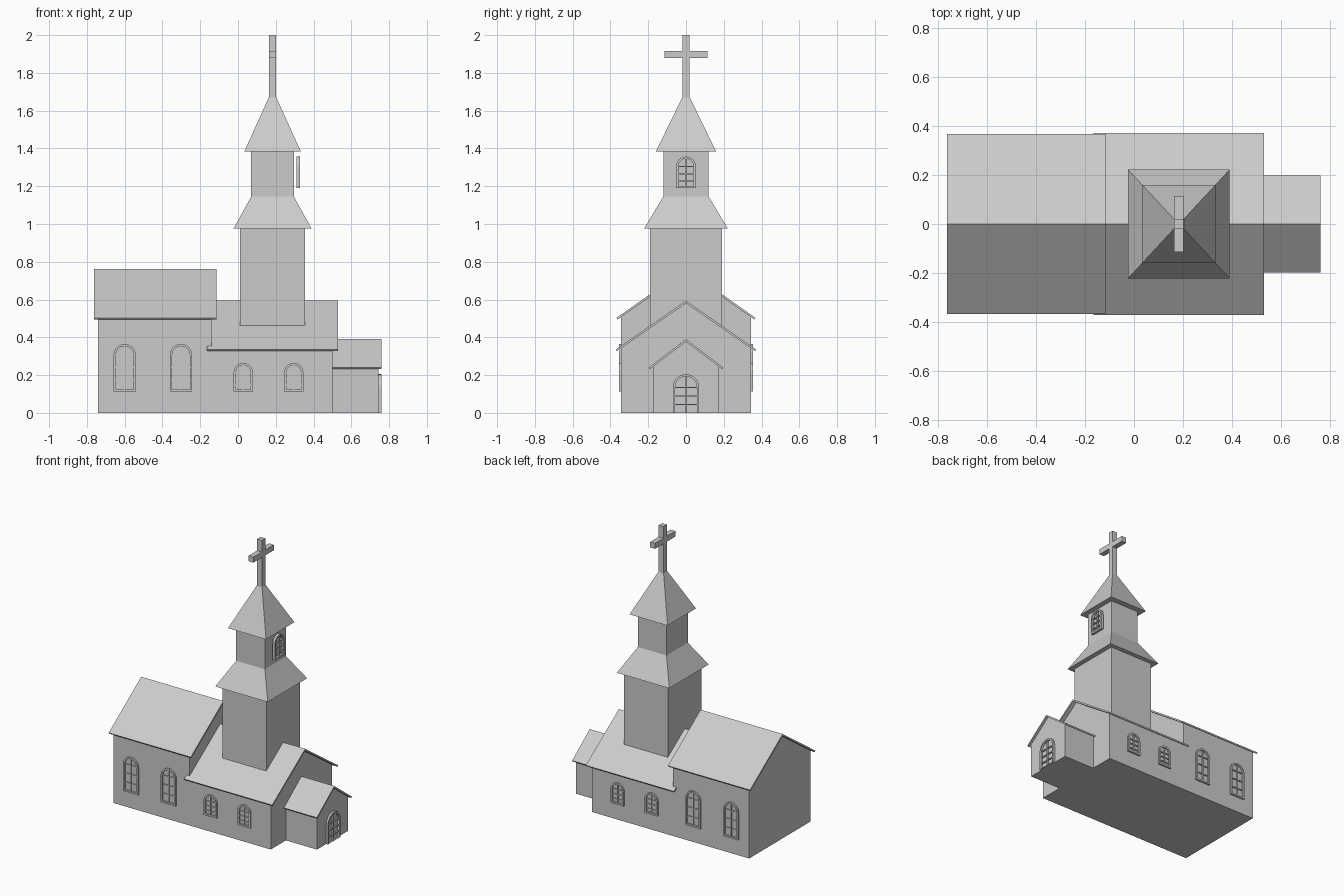
import bpy, bmesh, math

if "Cube" in bpy.data.objects:
    bpy.data.objects.remove(bpy.data.objects["Cube"])


def finish(name, bm):
    bmesh.ops.recalc_face_normals(bm, faces=bm.faces)
    me = bpy.data.meshes.new(name)
    bm.to_mesh(me)
    bm.free()
    ob = bpy.data.objects.new(name, me)
    bpy.context.collection.objects.link(ob)
    return ob


def add_prism(bm, a, b):
    """Closed solid between two matching loops of points."""
    va = [bm.verts.new(p) for p in a]
    vb = [bm.verts.new(p) for p in b]
    bm.faces.new(va)
    bm.faces.new(vb)
    n = len(va)
    for i in range(n):
        j = (i + 1) % n
        bm.faces.new((va[i], va[j], vb[j], vb[i]))


def extrude_x(name, profile, x0, x1):
    bm = bmesh.new()
    add_prism(bm, [(x0, y, z) for y, z in profile], [(x1, y, z) for y, z in profile])
    return finish(name, bm)


def rect(cx, hx, hy, z):
    return [(cx - hx, -hy, z), (cx + hx, -hy, z), (cx + hx, hy, z), (cx - hx, hy, z)]


def frustum(name, cx, bottom, top):
    bm = bmesh.new()
    add_prism(bm, rect(cx, *bottom), rect(cx, *top))
    return finish(name, bm)


def gabled_block(name, wx, wy, rx, ry, eave, ridge, t=0.014):
    """Walls with gable ends plus a thin overhanging roof."""
    slope = (ridge - eave) / ry
    top = ridge - t * 0.8
    side = top - slope * wy
    extrude_x(name + "_walls", [(-wy, 0), (wy, 0), (wy, side), (0, top), (-wy, side)], *wx)
    extrude_x(name + "_roof", [(-ry, eave), (0, ridge), (ry, eave),
                               (ry - 0.006, eave - t * 0.6), (0, ridge - t),
                               (-ry + 0.006, eave - t * 0.6)], *rx)


def arch(hw, z0, z1, n=12):
    pts = [(-hw, z0), (hw, z0)]
    zc = z1 - hw
    return pts + [(hw * math.cos(math.pi * i / n), zc + hw * math.sin(math.pi * i / n))
                  for i in range(n + 1)]


def arched_window(name, place, hw, z0, z1, d0, d1, f=0.012, rows=3, sill=True):
    """Arched frame with glazing bars; place(u, z, d) maps to the wall."""
    bm = bmesh.new()
    outer = arch(hw, z0, z1)
    inner = arch(hw - f, z0 + (f if sill else 0.001), z1 - f)
    rings = [[bm.verts.new(place(u, z, d)) for u, z in loop]
             for loop, d in ((outer, d0), (outer, d1), (inner, d1), (inner, d0))]
    n = len(outer)
    for k in range(4):
        a, b = rings[k], rings[(k + 1) % 4]
        for i in range(n):
            j = (i + 1) % n
            bm.faces.new((a[i], a[j], b[j], b[i]))

    def bar(u0, u1, b0, b1):
        c = [(u0, b0), (u1, b0), (u1, b1), (u0, b1)]
        dm = d1 - 0.004
        add_prism(bm, [place(u, z, d0) for u, z in c], [place(u, z, dm) for u, z in c])

    w = hw - f * 0.7
    bar(-0.003, 0.003, z0 + 0.002, z1 - f * 0.7)
    for i in range(1, rows + 1):
        z = z0 + (z1 - hw - z0) * i / rows
        bar(-w, w, z - 0.003, z + 0.003)
    return finish(name, bm)


# Main hall, lower front hall and entrance porch
gabled_block("nave", (-0.74, -0.14), 0.345, (-0.763, -0.115), 0.368, 0.503, 0.762)
gabled_block("front_hall", (-0.15, 0.50), 0.345, (-0.165, 0.53), 0.372, 0.335, 0.594)
gabled_block("porch", (0.49, 0.745), 0.175, (0.49, 0.76), 0.197, 0.24, 0.39)

# Bell tower stages
tx = 0.183
frustum("tower_shaft", tx, (0.173, 0.19, 0.44), (0.173, 0.19, 0.985))
frustum("tower_skirt_roof", tx, (0.207, 0.222, 0.975), (0.113, 0.12, 1.145))
frustum("belfry", tx, (0.113, 0.12, 1.14), (0.113, 0.12, 1.39))
frustum("spire", tx, (0.15, 0.16, 1.383), (0.02, 0.02, 1.67))

# Cross
frustum("cross_post", tx, (0.019, 0.019, 1.66), (0.019, 0.019, 2.0))
frustum("cross_arm", tx, (0.019, 0.115, 1.878), (0.019, 0.115, 1.917))

# Side windows on both long walls
for side, label in ((-1, "front"), (1, "back")):
    for i, (cx, hw, top) in enumerate(((-0.6, 0.059, 0.365), (-0.302, 0.059, 0.365),
                                       (0.028, 0.051, 0.265), (0.295, 0.051, 0.265))):
        arched_window(f"{label}_window_{i + 1}",
                      lambda u, z, d, cx=cx, s=side: (cx + u, s * d, z),
                      hw, 0.112, top, 0.342, 0.356)

# Belfry window stands just off the wall; door on the porch gable
def facing_x(u, z, d):
    return (d, u, z)

arched_window("belfry_window", facing_x, 0.053, 1.19, 1.357, 0.311, 0.328)
arched_window("porch_door", facing_x, 0.07, 0.0, 0.205, 0.74, 0.759, sill=False)
